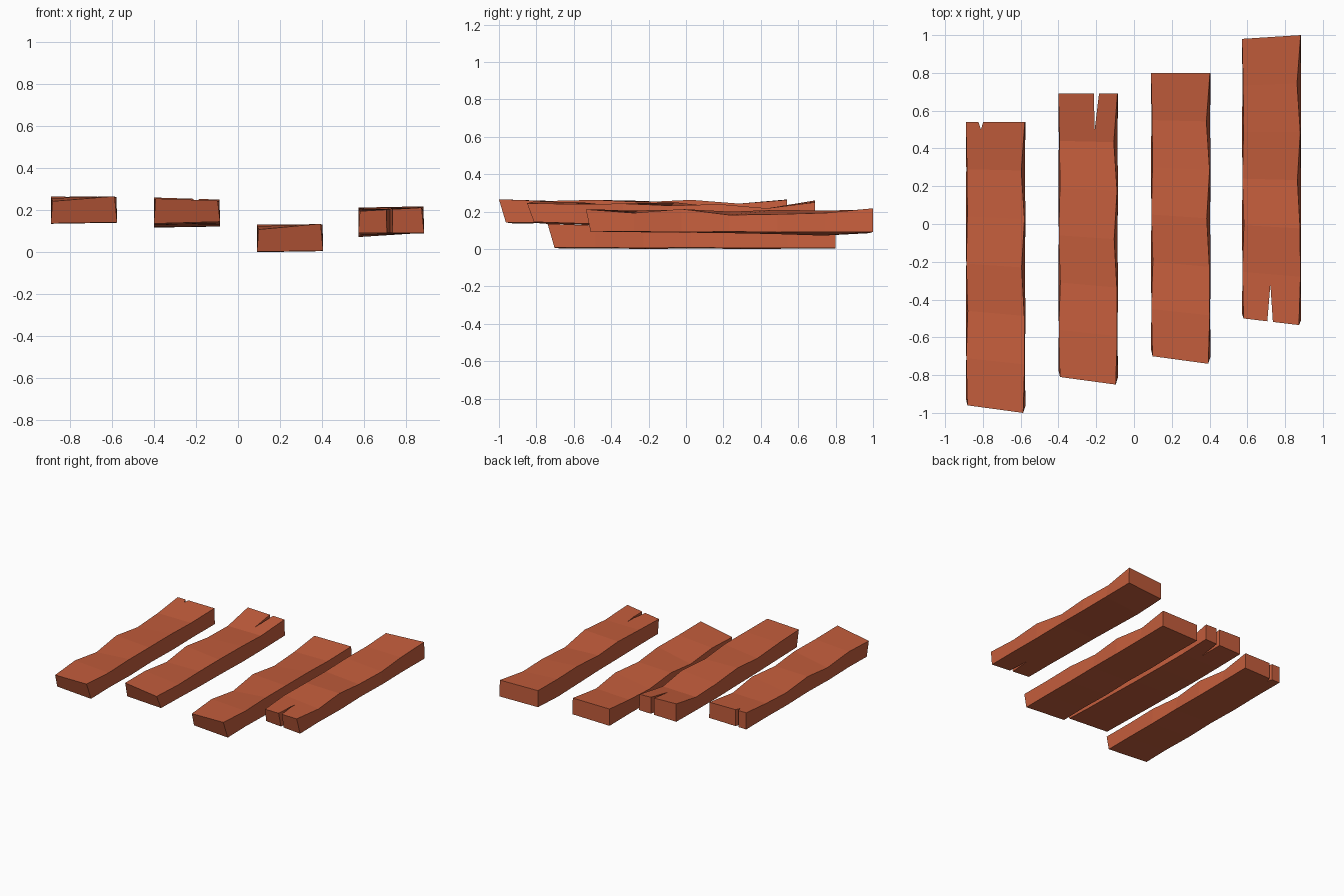
import bpy, bmesh

if "Cube" in bpy.data.objects:
    bpy.data.objects.remove(bpy.data.objects["Cube"])

mat = bpy.data.materials.new("red_wood")
mat.diffuse_color = (0.55, 0.11, 0.045, 1)
mat.use_nodes = True
mat.node_tree.nodes["Principled BSDF"].inputs["Base Color"].default_value = mat.diffuse_color

# Edge wear along the six segments, front to back: inset and drop of the top edges
INSET_R = [0.012, 0.004, 0.006, 0.02, 0.005, 0.022, 0.003]
INSET_L = [0.008, 0.002, 0.01, 0.002, 0.008, 0.006, 0.0]


def plank(name, x0, x1, front, slant, back, top_l, top_r, bot_l, bot_r):
    """Loft a worn board; front = (left, right) y of the top edge, back likewise."""
    bm = bmesh.new()
    rings = []
    for i in range(7):
        t = i / 6
        yl = front[0] + (back[0] - front[0]) * t
        yr = front[1] + (back[1] - front[1]) * t
        cut = slant if i == 0 else 0
        pts = [(x0 + 0.002 * (i % 2), yl + cut, bot_l[i]),
               (x1 - 0.002 * (i % 2), yr + cut, bot_r[i]),
               (x1 - INSET_R[i], yr, top_r[i]),
               (x0 + INSET_L[i], yl, top_l[i])]
        rings.append([bm.verts.new(p) for p in pts])
    for a, b in zip(rings, rings[1:]):
        for k in range(4):
            n = (k + 1) % 4
            bm.faces.new((a[k], a[n], b[n], b[k]))
    bm.faces.new(rings[0])
    bm.faces.new(rings[-1])
    bmesh.ops.recalc_face_normals(bm, faces=bm.faces)
    return finish(bm, name)


def finish(bm, name):
    me = bpy.data.meshes.new(name)
    bm.to_mesh(me)
    bm.free()
    me.materials.append(mat)
    ob = bpy.data.objects.new(name, me)
    bpy.context.collection.objects.link(ob)
    return ob


def split(ob, tri, z0=-0.2):
    """Cut a wedge-shaped crack (triangle in plan) through a board end."""
    bm = bmesh.new()
    f = bm.faces.new([bm.verts.new((x, y, z0)) for x, y in tri])
    ext = bmesh.ops.extrude_face_region(bm, geom=[f])["geom"]
    bmesh.ops.translate(bm, vec=(0, 0, 0.7),
                        verts=[v for v in ext if isinstance(v, bmesh.types.BMVert)])
    bmesh.ops.recalc_face_normals(bm, faces=bm.faces)
    cutter = finish(bm, ob.name + "_crack_cutter")
    cutter.hide_render = True
    cutter.hide_viewport = True
    m = ob.modifiers.new("crack", 'BOOLEAN')
    m.operation = 'DIFFERENCE'
    m.solver = 'EXACT'
    m.object = cutter


def drop(levels, base):
    return [base + d for d in levels]


LEFT = [-0.02, -0.005, -0.035, -0.005, -0.035, -0.022, 0.003]
RIGHT = [0.003, -0.006, 0.0, -0.012, 0.0, -0.02, 0.0]
FLAT = [0.0, 0.002, -0.002, 0.002, -0.002, 0.0, 0.0]

# Board 1 with a small crack at the back
a = plank("plank_far_left", -0.89, -0.575, (-0.96, -1.0), 0.037, (0.54, 0.54),
          drop(LEFT, 0.262), drop(RIGHT, 0.263), drop(FLAT, 0.137), drop(FLAT, 0.142))
split(a, [(-0.825, 0.545), (-0.797, 0.545), (-0.81, 0.5)])

# Board 2, bowed, with a long split at the back
b = plank("plank_mid_left", -0.40, -0.085, (-0.81, -0.85), 0.037, (0.69, 0.69),
          [0.255, 0.25, 0.225, 0.25, 0.222, 0.215, 0.26],
          [0.245, 0.24, 0.243, 0.232, 0.24, 0.218, 0.25],
          [0.136, 0.13, 0.125, 0.12, 0.117, 0.117, 0.122],
          [0.145, 0.138, 0.132, 0.127, 0.122, 0.122, 0.128])
split(b, [(-0.213, 0.7), (-0.184, 0.7), (-0.208, 0.5)])

# Board 3, lowest
plank("plank_mid_right", 0.09, 0.405, (-0.70, -0.74), 0.037, (0.80, 0.80),
      drop(LEFT, 0.128), drop(RIGHT, 0.132), drop(FLAT, 0.002), drop(FLAT, 0.007))

# Board 4 with a long split at the front
d = plank("plank_far_right", 0.572, 0.885, (-0.50, -0.535), 0.025, (0.98, 1.0),
          [0.195, 0.207, 0.21, 0.2, 0.21, 0.205, 0.212],
          [0.212, 0.193, 0.214, 0.182, 0.186, 0.193, 0.218],
          [0.092, 0.09, 0.088, 0.085, 0.08, 0.072, 0.085],
          drop(FLAT, 0.092))
split(d, [(0.702, -0.56), (0.738, -0.56), (0.722, -0.32)])
